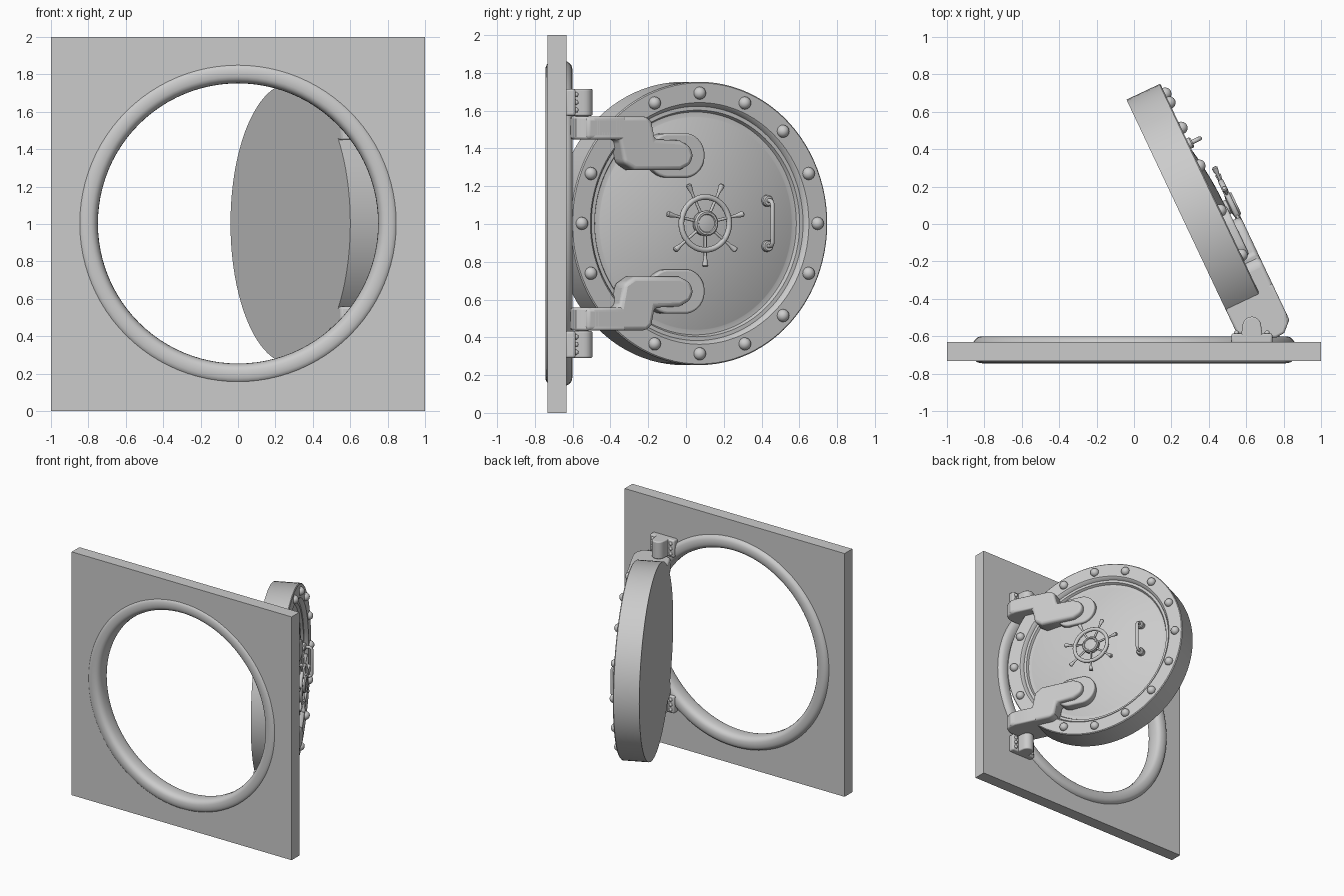
import bpy, bmesh, math
from math import sin, cos, pi, copysign
from mathutils import Matrix, Vector

if "Cube" in bpy.data.objects:
    bpy.data.objects.remove(bpy.data.objects["Cube"])

# Door frame: local x runs from hinge to free edge, local y is up, local z is the outward normal
ANG = math.atan2(0.904, -0.427)
U, N = Vector((cos(ANG), sin(ANG), 0)), Vector((sin(ANG), -cos(ANG), 0))
C = Vector((0.461, 0.072, 1.003))
DOOR = Matrix(((U.x, 0, N.x, C.x), (U.y, 0, N.y, C.y), (0, 1, 0, C.z), (0, 0, 0, 1)))
WALL = Matrix.Identity(4)


def finish(bm, name, mat, bevel=0.0, smooth=35):
    bmesh.ops.recalc_face_normals(bm, faces=bm.faces)
    me = bpy.data.meshes.new(name)
    bm.to_mesh(me)
    bm.free()
    ob = bpy.data.objects.new(name, me)
    bpy.context.collection.objects.link(ob)
    ob.matrix_world = mat
    bpy.ops.object.select_all(action='DESELECT')
    ob.select_set(True)
    bpy.context.view_layer.objects.active = ob
    bpy.ops.object.shade_smooth_by_angle(angle=math.radians(smooth))
    if bevel:
        m = ob.modifiers.new("bevel", 'BEVEL')
        m.width, m.segments, m.limit_method = bevel, 3, 'ANGLE'
        m.angle_limit = math.radians(40)
    return ob


def loft(bm, loops, closed=False):
    """Skin equal-length closed loops; closed joins last to first, otherwise ends are capped."""
    rings = [[bm.verts.new(p) for p in lp] for lp in loops]
    n = len(rings[0])
    pairs = list(zip(rings, rings[1:])) + ([(rings[-1], rings[0])] if closed else [])
    for a, b in pairs:
        for i in range(n):
            j = (i + 1) % n
            bm.faces.new((a[i], a[j], b[j], b[i]))
    if not closed:
        bm.faces.new(rings[0])
        bm.faces.new(rings[-1])


def circle(r, h, n=96, cx=0, cy=0):
    return [(cx + r * cos(2 * pi * i / n), cy + r * sin(2 * pi * i / n), h) for i in range(n)]


def lathe(name, profile, mat=DOOR, n=96, cx=0, cy=0):
    bm = bmesh.new()
    loft(bm, [circle(r, h, n, cx, cy) for r, h in profile])
    return finish(bm, name, mat)


def prism(name, base, vec, mat, bevel):
    bm = bmesh.new()
    loft(bm, [base, [Vector(p) + Vector(vec) for p in base]])
    return finish(bm, name, mat, bevel)


def studs(name, points, r, mat, scale=(1, 1, 1)):
    bm = bmesh.new()
    for p in points:
        bmesh.ops.create_uvsphere(bm, u_segments=16, v_segments=10, radius=r,
                                  matrix=Matrix.Translation(p) @ Matrix.Diagonal((*scale, 1)))
    return finish(bm, name, mat, smooth=60)


# Square wall plate with a round opening
def square(y):
    pts = []
    for x, z, _ in circle(1, 0):
        k = max(abs(x), abs(z))
        pts.append((x / k, y, 1 + z / k))
    return pts


def ring(r, y):
    return [(x, y, 1.003 + z) for x, z, _ in circle(r, 0)]


bm = bmesh.new()
loft(bm, [square(-.732), square(-.632), ring(.8, -.632), ring(.8, -.732)], closed=True)
finish(bm, "wall_plate", WALL)

# Rounded ring around the opening
bm = bmesh.new()
prof = []
for i in range(24):
    a = 2 * pi * i / 24
    sq = lambda t: copysign(abs(t) ** .75, t)
    prof.append((.806 + .057 * sq(cos(a)), -.673 + .072 * sq(sin(a))))
loft(bm, [ring(r, y) for r, y in prof], closed=True)
finish(bm, "opening_ring", WALL, smooth=60)

# Door: thick disc, flat rim, groove and shallow dome
dome = [(.565 * cos(t), -.05 + .085 * sin(t * 1.0)) for t in [pi / 2 * i / 14 for i in range(14)]]
dome = [(r, -.05 + .085 * (1 - (r / .565) ** 2)) for r, _ in dome]
lathe("door_disc", [(.75, -.2), (.75, -.006), (.744, 0), (.64, 0), (.63, -.008), (.62, -.03),
                    (.6, -.03), (.59, -.05)] + dome + [(.02, .035)])

# Rim bolts
studs("rim_bolts", [(.69 * cos(i * pi / 8), .69 * sin(i * pi / 8), 0) for i in range(16)],
      .034, DOOR)

# Hand wheel: rim, hub, seven spokes with grips
HW = .07
bm = bmesh.new()
loft(bm, [circle(.14 + .015 * cos(a), HW + .015 * sin(a), 48)
          for a in [2 * pi * i / 12 for i in range(12)]], closed=True)
finish(bm, "wheel_rim", DOOR, smooth=60)
lathe("wheel_hub", [(.04, .02), (.04, .05), (.066, .055), (.068, .085), (.06, .095),
                    (.05, .095), (.046, .088), (.02, .092)], n=40)
bm = bmesh.new()
for k in range(7):
    rot = Matrix.Rotation(-pi / 2 + k * 2 * pi / 7, 4, 'Z')
    spoke = [(.05, .008), (.16, .008), (.185, .009), (.205, .014), (.224, .016), (.23, .01)]
    loft(bm, [[rot @ Vector((d, r * cos(a), HW + r * sin(a)))
               for a in [2 * pi * i / 12 for i in range(12)]] for d, r in spoke])
finish(bm, "wheel_spokes", DOOR)

# Pull handle with two mounting feet
cu = bpy.data.curves.new("pull_handle", 'CURVE')
cu.dimensions, cu.bevel_depth, cu.bevel_resolution, cu.use_fill_caps = '3D', .012, 3, True
sp = cu.splines.new('POLY')
path = [(-.12, 0), (-.12, .045), (-.112, .06), (-.098, .066)]
path += [(-v, h) for v, h in reversed(path)]
sp.points.add(len(path) - 1)
for p, (v, h) in zip(sp.points, path):
    p.co = (.395, v, h, 1)
bar = bpy.data.objects.new("pull_handle", cu)
bpy.context.collection.objects.link(bar)
bar.matrix_world = DOOR
for s in (1, -1):
    lathe("handle_foot", [(.03, -.02), (.03, .014), (.024, .022)], n=24, cx=.395, cy=s * .12)

# Cranked hinge arms with pads, wrapped over the door edge
ARM = [(-.70, .567), (-.345, .567), (-.315, .54), (-.295, .445), (-.15, .44), (-.09, .41),
       (-.07, .36), (-.09, .31), (-.15, .282), (-.42, .282), (-.48, .32), (-.505, .445), (-.70, .445)]
END = [(-.47, -.2), (-.63, -.2), (-.70, -.12), (-.742, -.02), (-.738, .03), (-.70, .07),
       (-.65, .085), (-.47, .085)]
for s, side in ((1, "upper"), (-1, "lower")):
    prism(side + "_hinge_arm", [(u, s * v, -.05) for u, v in ARM], (0, 0, .135), DOOR, .022)
    prism(side + "_hinge_end", [(u, s * .445, n) for u, n in END], (0, s * .122, 0), DOOR, .012)
    pad = []
    for i in range(32):
        a = 2 * pi * (i + .5) / 32
        pad.append((-.15 + copysign(.05, cos(a)) + .115 * cos(a), s * .36 + .118 * sin(a), -.05))
    prism(side + "_arm_pad", pad, (0, 0, .09), DOOR, .012)

    # Hinge bracket on the wall: foot, rounded knuckle, pin and bolts
    z0 = 1.003 + s * .57
    prism(side + "_bracket_foot", [(x, y, z0) for x, y in
          ((.52, -.64), (.74, -.64), (.74, -.585), (.52, -.585))], (0, 0, s * .142), WALL, .012)
    knuckle = [(.575, -.63), (.685, -.63), (.685, -.58)] + \
              [(.63 + .05 * cos(a), -.545 + .05 * sin(a)) for a in [pi * i / 10 for i in range(11)]] + \
              [(.575, -.58)]
    prism(side + "_bracket_knuckle", [(x, y, z0) for x, y in knuckle], (0, 0, s * .142), WALL, .008)
    lathe(side + "_hinge_pin", [(.035, 1.003 + s * .46), (.035, 1.003 + s * .6)], WALL, 24, .63, -.55)
    studs(side + "_bracket_bolts", [(x, -.583, z0 + s * d) for x in (.548, .712)
                                    for d in (.03, .071, .112)], .014, WALL)
